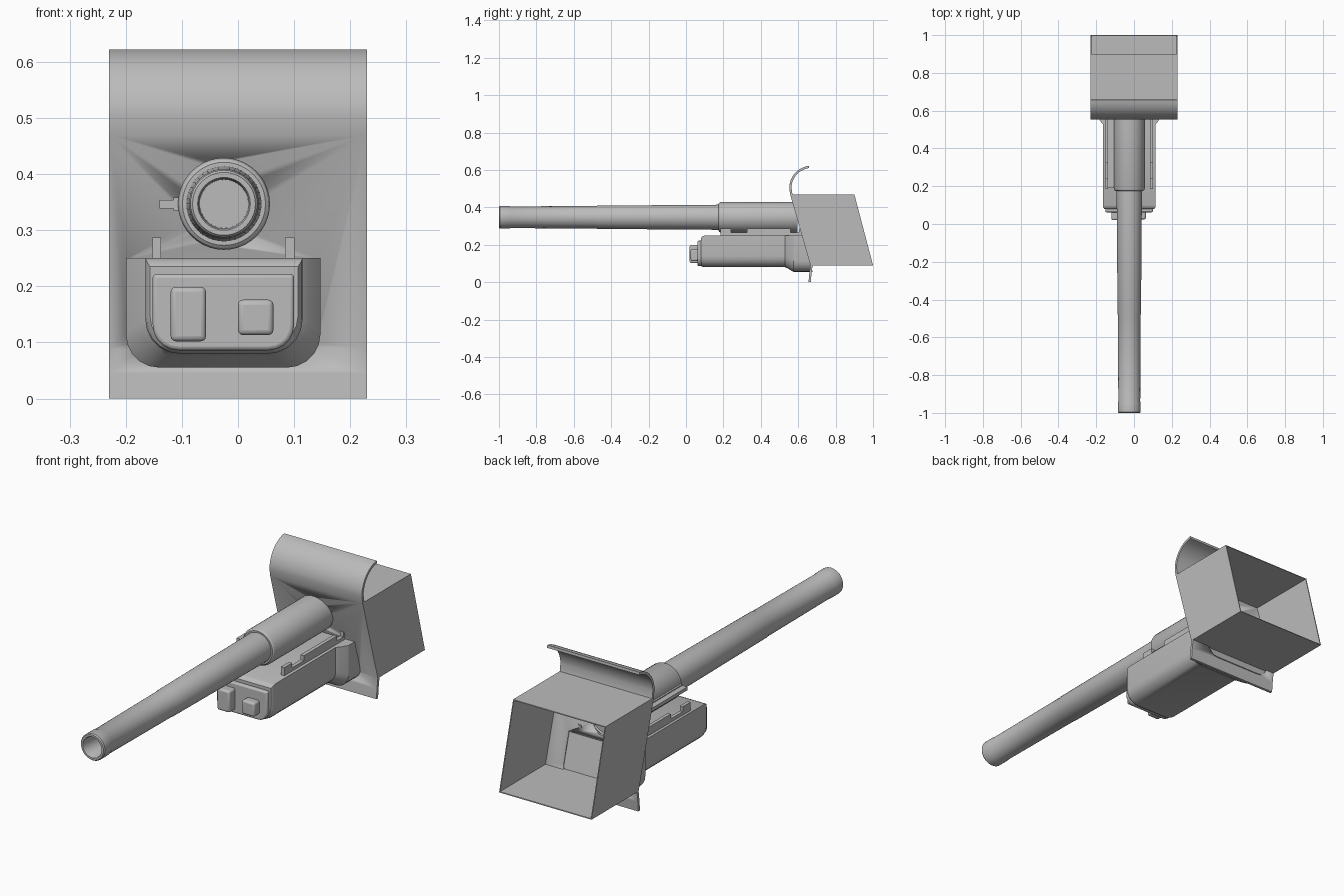
import bpy, bmesh, math
from mathutils import Vector

if "Cube" in bpy.data.objects:
    bpy.data.objects.remove(bpy.data.objects["Cube"])

grey = bpy.data.materials.new("plain_grey")
grey.diffuse_color = (0.5, 0.5, 0.5, 1)
grey.use_nodes = True
grey.node_tree.nodes["Principled BSDF"].inputs["Base Color"].default_value = grey.diffuse_color
CX, CZ = -0.025, 0.347            # barrel axis


def finish(name, bm, bevel=0, smooth=30):
    bmesh.ops.recalc_face_normals(bm, faces=bm.faces)
    me = bpy.data.meshes.new(name)
    bm.to_mesh(me)
    bm.free()
    ob = bpy.data.objects.new(name, me)
    bpy.context.collection.objects.link(ob)
    me.materials.append(grey)
    if bevel:
        m = ob.modifiers.new("bevel", 'BEVEL')
        m.width, m.segments, m.limit_method = bevel, 3, 'ANGLE'
    bpy.ops.object.select_all(action='DESELECT')
    ob.select_set(True)
    bpy.context.view_layer.objects.active = ob
    bpy.ops.object.shade_smooth_by_angle(angle=math.radians(smooth))
    return ob


def loft(name, rings, closed=False, smooth=30):
    """Skin equal-length rings; cap the ends unless the rings form a loop."""
    bm = bmesh.new()
    vs = [[bm.verts.new(p) for p in r] for r in rings]
    n = len(vs[0])
    pairs = list(zip(vs, vs[1:])) + ([(vs[-1], vs[0])] if closed else [])
    for a, b in pairs:
        for i in range(n):
            j = (i + 1) % n
            bm.faces.new((a[i], a[j], b[j], b[i]))
    if not closed:
        bm.faces.new(vs[0])
        bm.faces.new(vs[-1])
    return finish(name, bm, smooth=smooth)


def box(name, x0, x1, y0, y1, z0, z1, bevel=0):
    bm = bmesh.new()
    bmesh.ops.create_cube(bm, size=1)
    for v in bm.verts:
        v.co = Vector(((x0 + x1) / 2 + v.co.x * (x1 - x0),
                       (y0 + y1) / 2 + v.co.y * (y1 - y0),
                       (z0 + z1) / 2 + v.co.z * (z1 - z0)))
    return finish(name, bm, bevel)


def tube(name, profile, n=40):
    """Turn (y, radius) points around the barrel axis."""
    return loft(name, [[(CX + r * math.cos(2 * math.pi * i / n), y,
                         CZ + r * math.sin(2 * math.pi * i / n))
                        for i in range(n)] for y, r in profile])


def shield_y(z):
    """Front face of the sloping shield plate."""
    return 0.665 + (z - 0.09) * (0.557 - 0.665) / (0.47 - 0.09)


def trough(x0, x1, z0, z1, rad, y):
    """U-shaped section with rounded lower corners; y is a number or f(z)."""
    pts = [(x0, z1)]
    for cx, start in ((x0 + rad, 180), (x1 - rad, 270)):
        for k in range(6):
            a = math.radians(start + 18 * k)
            pts.append((cx + rad * math.cos(a), z0 + rad + rad * math.sin(a)))
    pts.append((x1, z1))
    return [(x, y(z) if callable(y) else y, z) for x, z in pts]


# Barrel with muzzle collar and hollow bore, and the jacket behind it
tube("barrel", [(-0.85, 0.043), (-0.995, 0.0445), (-1, 0.047), (-1, 0.056),
                (-0.995, 0.060), (-0.945, 0.060), (-0.94, 0.058),
                (-0.48, 0.0605), (-0.475, 0.062), (0.17, 0.067), (0.2, 0.067)])
tube("barrel_jacket", [(0.175, 0.066), (0.175, 0.074), (0.179, 0.079),
                       (0.187, 0.082), (0.595, 0.082)])

# Housing under the barrel, flaring out to a wide foot at the shield
loft("housing", [trough(-0.157, 0.107, 0.088, 0.235, 0.06, 0.08),
                 trough(-0.163, 0.113, 0.082, 0.245, 0.06, 0.088),
                 trough(-0.165, 0.115, 0.080, 0.250, 0.06, 0.10),
                 trough(-0.165, 0.115, 0.080, 0.250, 0.06, 0.53),
                 trough(-0.175, 0.125, 0.076, 0.250, 0.06, 0.54),
                 trough(-0.200, 0.147, 0.055, 0.250, 0.06, 0.575),
                 trough(-0.200, 0.147, 0.055, 0.250, 0.06,
                        lambda z: shield_y(z) + 0.002)])
plate = loft("housing_front_plate", [trough(-0.152, 0.10, 0.086, 0.222, 0.045, y)
                                     for y in (0.062, 0.085)])
m = plate.modifiers.new("bevel", 'BEVEL')
m.width, m.segments, m.limit_method = 0.007, 3, 'ANGLE'
box("tall_front_block", -0.12, -0.057, 0.02, 0.07, 0.102, 0.199, 0.009)
box("small_front_block", 0.0, 0.063, 0.025, 0.07, 0.113, 0.176, 0.009)

# Stepped rails on top of the housing
for side, x0, x1 in (("left", -0.152, -0.137), ("right", 0.084, 0.101)):
    box(side + "_rail", x0, x1, 0.185, 0.61, 0.245, 0.265)
    for k, (y0, y1) in enumerate(((0.185, 0.24), (0.325, 0.56), (0.605, 0.625))):
        box(f"{side}_rail_block_{k}", x0, x1, y0, y1, 0.25, 0.287)

# Side bar along the jacket
box("side_bar", -0.14, -0.112, 0.19, 0.60, 0.339, 0.354)
box("side_bar_root", -0.115, -0.10, 0.19, 0.60, 0.335, 0.358)

# Shield plate: short lower lip, sloping face, curled top
T = 0.012
front = [(0.655, 0.0), (0.659, 0.045), (0.665, 0.09), (shield_y(0.47), 0.47)]
back = [(y + T, z) for y, z in front]
for k in range(1, 13):
    a = math.radians(187 - 7.5 * k)
    for pts, r in ((front, 0.12), (back, 0.12 - T)):
        pts.append((0.672 + r * math.cos(a), 0.503 + r * math.sin(a)))
outline = front + back[::-1]
shield = loft("shield", [[(x, y, z) for y, z in outline] for x in (-0.23, 0.23)])

# Openings in the shield behind the housing and the jacket
cut_a = loft("housing_cutter", [trough(-0.197, 0.144, 0.058, 0.248, 0.058, y)
                                for y in (0.5, 0.8)])
cut_b = tube("jacket_cutter", [(0.5, 0.078), (0.8, 0.078)])
for c in (cut_a, cut_b):
    c.hide_render = True
    c.hide_viewport = True
    b = shield.modifiers.new("opening", 'BOOLEAN')
    b.object, b.operation, b.solver = c, 'DIFFERENCE', 'EXACT'

# Sloping box frame behind the shield, open at the rear


def frame(x, z0, z1, rear):
    return [(sx, (1.0 - (z - 0.09) * 0.1 / 0.38) if rear else shield_y(z) + 0.004, z)
            for sx, z in ((-x, z0), (x, z0), (x, z1), (-x, z1))]


W = 0.004
loft("rear_box", [frame(0.23, 0.09, 0.47, False), frame(0.23, 0.09, 0.47, True),
                  frame(0.23 - W, 0.09 + W, 0.47 - W, True),
                  frame(0.23 - W, 0.09 + W, 0.47 - W, False)], closed=True)
